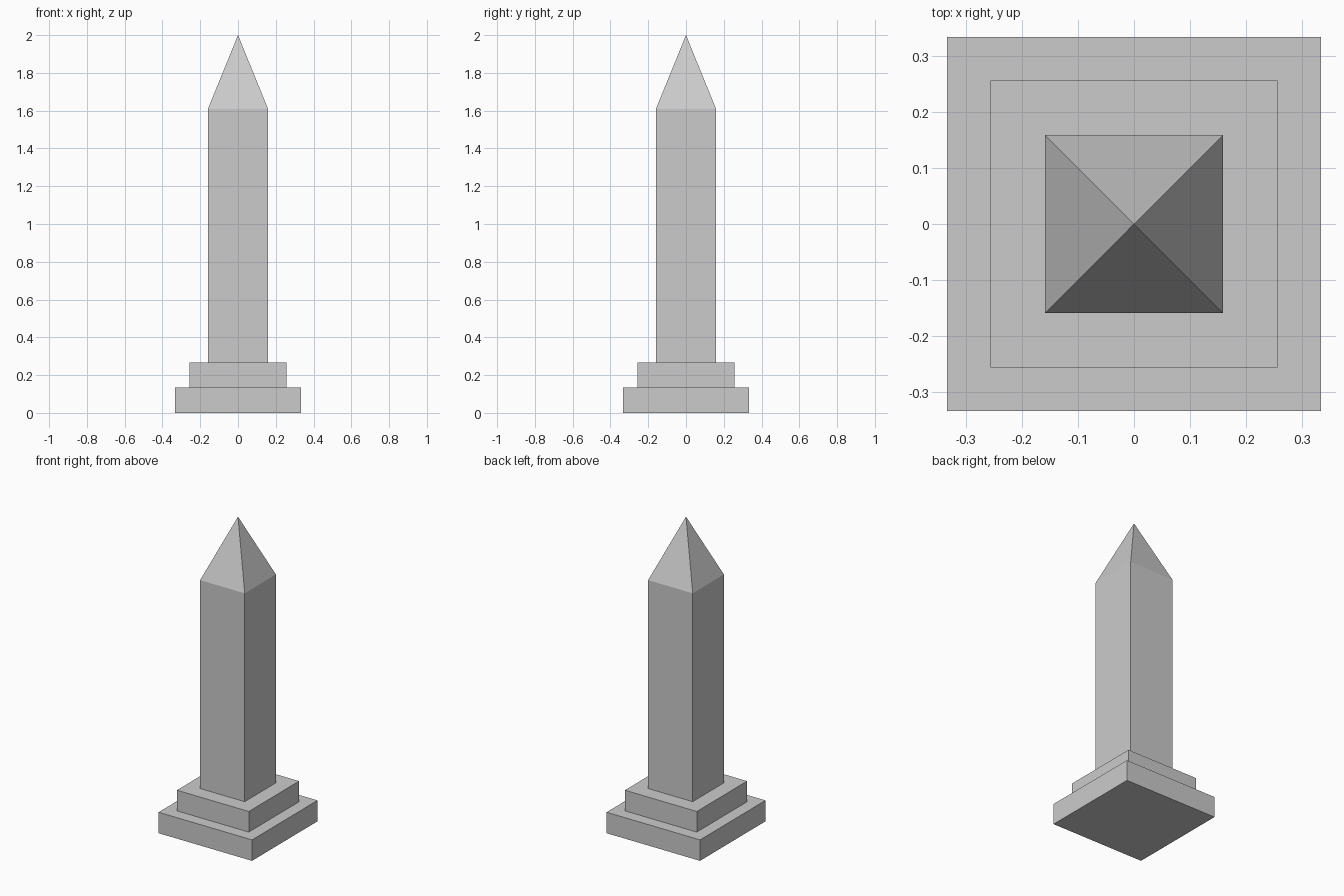
import bpy
from math import pi, sqrt

if "Cube" in bpy.data.objects:
    bpy.data.objects.remove(bpy.data.objects["Cube"])


def block(name, half, z0, z1):
    """Square block between two heights."""
    bpy.ops.mesh.primitive_cube_add(size=1, location=(0, 0, (z0 + z1) / 2))
    obj = bpy.context.object
    obj.name = name
    obj.scale = (2 * half, 2 * half, z1 - z0)
    bpy.ops.object.transform_apply(location=False, rotation=False, scale=True)
    return obj


# Stepped plinth and shaft
block("base_step", 0.333, 0.0, 0.135)
block("upper_step", 0.256, 0.135, 0.268)
block("shaft", 0.159, 0.268, 1.61)

# Four-sided pointed cap, turned so its sides line up with the shaft
bpy.ops.mesh.primitive_cone_add(
    vertices=4, radius1=0.159 * sqrt(2), radius2=0, depth=0.39,
    location=(0, 0, 1.805), rotation=(0, 0, pi / 4))
bpy.context.object.name = "pyramid_cap"
bpy.ops.object.transform_apply(location=False, rotation=True, scale=False)
